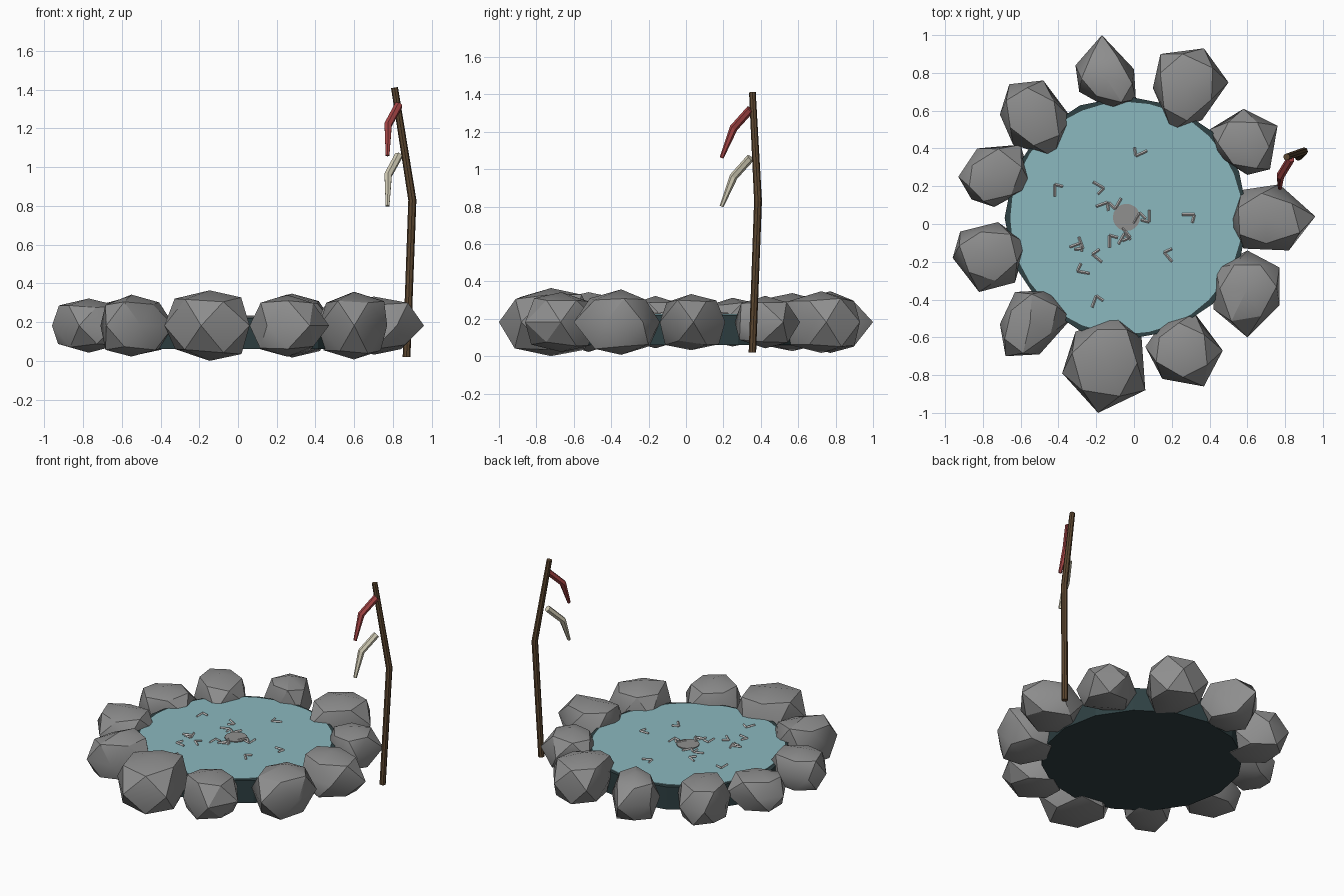
import bpy, bmesh, math, random
from mathutils import Vector

if "Cube" in bpy.data.objects:
    bpy.data.objects.remove(bpy.data.objects["Cube"])

random.seed(4)


def mat(name, rgb):
    m = bpy.data.materials.new(name)
    m.diffuse_color = (*rgb, 1)
    m.use_nodes = True
    m.node_tree.nodes["Principled BSDF"].inputs["Base Color"].default_value = m.diffuse_color
    return m


STONE = mat("grey stone", (0.27, 0.27, 0.27))
WATER = mat("pale teal water", (0.26, 0.48, 0.52))
DARK = mat("dark teal basin", (0.028, 0.052, 0.056))
WOOD = mat("brown wood", (0.11, 0.064, 0.03))
RED = mat("red cloth", (0.38, 0.06, 0.06))
CREAM = mat("cream cloth", (0.65, 0.61, 0.47))
SILVER = mat("pale silver", (0.60, 0.58, 0.57))
GREY = mat("grey disc", (0.28, 0.28, 0.275))


def finish(name, bm, material):
    bmesh.ops.recalc_face_normals(bm, faces=bm.faces)
    me = bpy.data.meshes.new(name)
    bm.to_mesh(me)
    bm.free()
    me.materials.append(material)
    ob = bpy.data.objects.new(name, me)
    bpy.context.collection.objects.link(ob)
    return ob


def disc(name, x, y, z0, z1, r0, r1, n, material):
    bm = bmesh.new()
    bmesh.ops.create_cone(bm, cap_ends=True, segments=n, radius1=r0, radius2=r1, depth=z1 - z0)
    bmesh.ops.translate(bm, verts=bm.verts, vec=(x, y, (z0 + z1) / 2))
    return finish(name, bm, material)


def rock(i, pts, h):
    """Faceted boulder: six-point equator, offset shoulders, shallow peaks."""
    n = len(pts)
    cx, cy = sum(p[0] for p in pts) / n, sum(p[1] for p in pts) / n
    bm = bmesh.new()
    eq = [bm.verts.new((px, py, .182)) for px, py in pts]
    for s in (1, -1):
        ring = []
        for k in range(n):
            p, q = pts[k], pts[(k + 1) % n]
            f = random.uniform(.80, .94)
            ring.append(bm.verts.new((cx + ((p[0] + q[0]) / 2 - cx) * f,
                                      cy + ((p[1] + q[1]) / 2 - cy) * f,
                                      .182 + s * h * random.uniform(.66, .82))))
        top = bm.verts.new((cx, cy, .182 + s * h))
        for k in range(n):
            j = (k + 1) % n
            bm.faces.new((eq[k], eq[j], ring[k]))
            bm.faces.new((ring[k], eq[j], ring[j]))
            bm.faces.new((ring[k], ring[j], top))
    ob = finish(f"rim_rock_{i}", bm, STONE)
    bpy.ops.object.select_all(action='DESELECT')
    ob.select_set(True)
    bpy.context.view_layer.objects.active = ob
    bpy.ops.object.shade_smooth_by_angle(angle=math.radians(30))


def tube(name, path, radii, n, material):
    """Tapered tube through a few points."""
    bm = bmesh.new()
    path = [Vector(p) for p in path]
    rings = []
    for k, p in enumerate(path):
        d = (path[min(k + 1, len(path) - 1)] - path[max(k - 1, 0)]).normalized()
        u = d.cross(Vector((1, 0, 0))).normalized()
        v = d.cross(u)
        rings.append([bm.verts.new(p + radii[k] * (u * math.cos(math.tau * j / n) + v * math.sin(math.tau * j / n)))
                      for j in range(n)])
    for a, b in zip(rings, rings[1:]):
        for j in range(n):
            bm.faces.new((a[j], a[(j + 1) % n], b[(j + 1) % n], b[j]))
    bm.faces.new(rings[0])
    bm.faces.new(rings[-1])
    return finish(name, bm, material)


def sliver(i, x, y, deg):
    """V of two thin bars with ridged tops."""
    bm = bmesh.new()
    for turn, length in ((0, .065), (75, .045)):
        a = math.radians(deg + turn)
        c, s = math.cos(a), math.sin(a)
        for v in bmesh.ops.create_cone(bm, cap_ends=True, segments=4, radius1=.007, radius2=.007, depth=length)["verts"]:
            u, w = v.co.z + length / 2, v.co.x
            v.co = (x + u * c - w * s, y + u * s + w * c, .228 + v.co.y)
    finish(f"sliver_{i}", bm, SILVER)


# ring of boulders: equator outlines seen from above, and half heights
OUTLINES = [
    [(-.17, 1.0), (-.31, .84), (-.29, .70), (-.13, .61), (.01, .66), (0, .82)],
    [(.14, .90), (.37, .93), (.50, .75), (.36, .55), (.20, .49), (.10, .72)],
    [(.58, .61), (.76, .52), (.72, .29), (.60, .26), (.44, .36), (.40, .50)],
    [(.96, .04), (.77, .21), (.57, .18), (.51, 0), (.58, -.13), (.82, -.14)],
    [(.60, -.14), (.77, -.23), (.77, -.43), (.60, -.60), (.42, -.45), (.43, -.23)],
    [(.32, -.47), (.47, -.67), (.37, -.86), (.15, -.82), (.06, -.65), (.15, -.52)],
    [(-.19, -1.0), (.06, -.88), (.04, -.60), (-.10, -.49), (-.31, -.57), (-.38, -.79)],
    [(-.68, -.70), (-.50, -.69), (-.33, -.50), (-.45, -.35), (-.63, -.36), (-.71, -.53)],
    [(-.96, -.18), (-.82, -.36), (-.63, -.31), (-.57, -.10), (-.72, .01), (-.92, -.04)],
    [(-.93, .25), (-.83, .40), (-.60, .42), (-.54, .20), (-.74, .09), (-.86, .13)],
    [(-.66, .74), (-.48, .76), (-.33, .56), (-.42, .35), (-.64, .42), (-.71, .58)]]
HEIGHTS = [.165, .165, .14, .15, .175, .16, .182, .16, .14, .13, .155]
for i, (o, h) in enumerate(zip(OUTLINES, HEIGHTS), 1):
    rock(i, o, h)

# basin, water and middle disc
PX, PY = -.04, .032
disc("basin", PX, PY, .06, .22, .64, .645, 16, DARK)
disc("water", PX, PY, .216, .224, .615, .615, 32, WATER)
disc("middle_disc", -.04, .035, .222, .23, .072, .072, 20, GREY)

# small bent slivers floating on the water: x, y, heading
SLIVERS = [(.01, .36, 25), (-.42, .21, 270), (-.16, .19, 150), (-.14, .115, 200),
           (-.10, .08, 60), (.03, .06, 240), (.08, .01, 90), (.32, .05, 180),
           (.16, -.15, 310), (-.05, -.05, 240), (-.13, -.06, 270), (-.28, -.10, 200),
           (-.27, -.13, 110), (-.22, -.16, 320), (-.30, -.25, 350), (-.20, -.38, 250),
           (-.02, -.07, 130)]
for i, s in enumerate(SLIVERS, 1):
    sliver(i, *s)

# bent pole with two hanging cloth strips
tube("pole", [(.87, .355, .02), (.90, .385, .83), (.808, .355, 1.41)], [.02, .021, .018], 8, WOOD)
for name, dz, m in (("red_strip", 0, RED), ("cream_strip", -.26, CREAM)):
    tube(name, [(.83, .345, 1.32 + dz), (.775, .255, 1.22 + dz), (.772, .19, 1.06 + dz)],
         [.022, .022, .011], 6, m)
